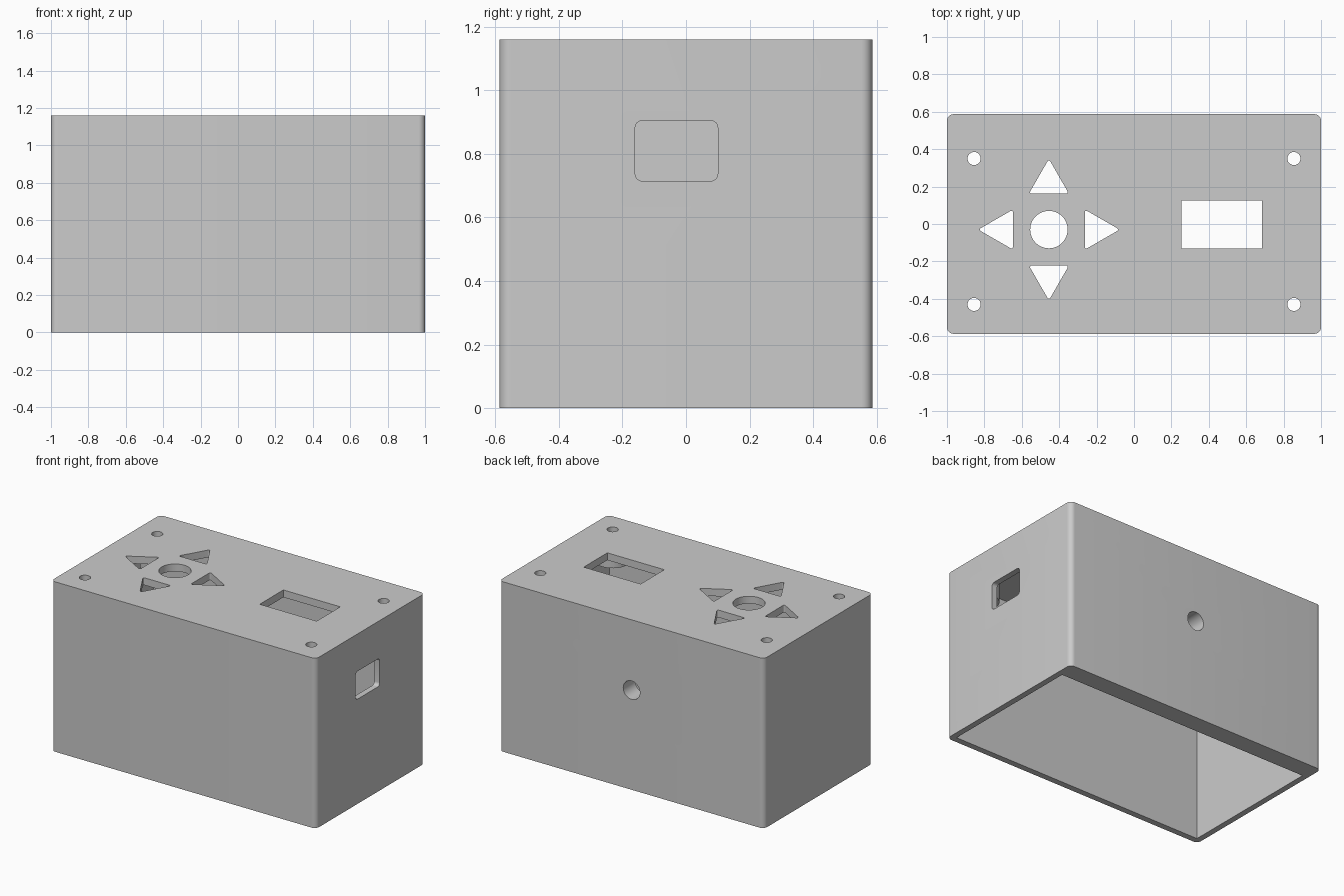
import bpy, bmesh, math
from mathutils import Matrix, Vector

if "Cube" in bpy.data.objects:
    bpy.data.objects.remove(bpy.data.objects["Cube"], do_unlink=True)

grey = bpy.data.materials.new("plain_grey")
grey.use_nodes = True
colour = (0.6, 0.6, 0.6, 1)
grey.diffuse_color = colour
grey.node_tree.nodes["Principled BSDF"].inputs["Base Color"].default_value = colour


def prism(name, outline, z0, z1, rounding=0, segments=6):
    """Extrude a flat outline upward and round its upright edges."""
    bm = bmesh.new()
    face = bm.faces.new([bm.verts.new((x, y, z0)) for x, y in outline])
    top = bmesh.ops.extrude_face_region(bm, geom=[face])["geom"]
    bmesh.ops.translate(bm, vec=(0, 0, z1 - z0),
                        verts=[v for v in top if isinstance(v, bmesh.types.BMVert)])
    if rounding:
        upright = [e for e in bm.edges
                   if abs(e.verts[0].co.z - e.verts[1].co.z) > 1e-4]
        bmesh.ops.bevel(bm, geom=upright, offset=rounding, segments=segments,
                        profile=0.5, affect="EDGES")
    bmesh.ops.recalc_face_normals(bm, faces=bm.faces)
    mesh = bpy.data.meshes.new(name)
    bm.to_mesh(mesh)
    bm.free()
    mesh.materials.append(grey)
    obj = bpy.data.objects.new(name, mesh)
    bpy.context.collection.objects.link(obj)
    return obj


def rect(x0, x1, y0, y1):
    return [(x0, y0), (x1, y0), (x1, y1), (x0, y1)]


def ring(cx, cy, r, sides=48):
    return [(cx + r * math.cos(math.tau * i / sides),
             cy + r * math.sin(math.tau * i / sides)) for i in range(sides)]


def combine(target, tool, operation):
    """Apply a boolean and discard the tool."""
    mod = target.modifiers.new(operation, "BOOLEAN")
    mod.operation, mod.object, mod.solver = operation, tool, "EXACT"
    bpy.context.view_layer.objects.active = target
    bpy.ops.object.modifier_apply(modifier=mod.name)
    bpy.data.objects.remove(tool, do_unlink=True)


HEIGHT, DEPTH = 1.16, 0.587
LID = HEIGHT - 0.05
screws = [(x, y) for x in (-0.855, 0.855) for y in (-0.43, 0.35)]

# Outer shell, open underneath, with a thicker back wall
case = prism("case", rect(-1, 1, -DEPTH, DEPTH), 0, HEIGHT, 0.035, 8)
combine(case, prism("cavity", rect(-0.96, 0.96, -0.545, 0.46), -0.1, LID), "DIFFERENCE")

# Screw posts under the lid corners
for x, y in screws:
    combine(case, prism("post", ring(x, y, 0.108), 0.945, LID + 0.02), "UNION")

# Screw holes and round centre button
for x, y in screws:
    combine(case, prism("screw_hole", ring(x, y, 0.035, 32), 0.8, 1.3), "DIFFERENCE")
pad = Vector((-0.455, -0.03))
combine(case, prism("button_hole", ring(pad.x, pad.y, 0.1), 1, 1.3), "DIFFERENCE")

# Four arrow openings pointing away from the centre button
for turn in range(4):
    spin = Matrix.Rotation(turn * math.pi / 2, 2)
    arrow = [pad + spin @ Vector(p)
             for p in ((0.192, -0.107), (0.378, 0), (0.192, 0.107))]
    combine(case, prism("arrow_hole", arrow, 1, 1.3, 0.016, 5), "DIFFERENCE")

# Display window
combine(case, prism("window", rect(0.255, 0.685, -0.13, 0.125), 1, 1.3), "DIFFERENCE")

# Side port: outline drawn as (-z, y), then tipped onto the side
port = prism("port", rect(-0.905, -0.715, -0.16, 0.10), 0.9, 1.1, 0.022)
port.data.transform(Matrix.Rotation(math.pi / 2, 4, "Y"))
combine(case, port, "DIFFERENCE")

# Round cable hole through the back wall
cable = prism("cable_hole", ring(0, 0.68, 0.063), -0.7, -0.4)
cable.data.transform(Matrix.Rotation(math.pi / 2, 4, "X"))
combine(case, cable, "DIFFERENCE")

case.select_set(True)
bpy.context.view_layer.objects.active = case
bpy.ops.object.shade_smooth_by_angle(angle=math.radians(30))
